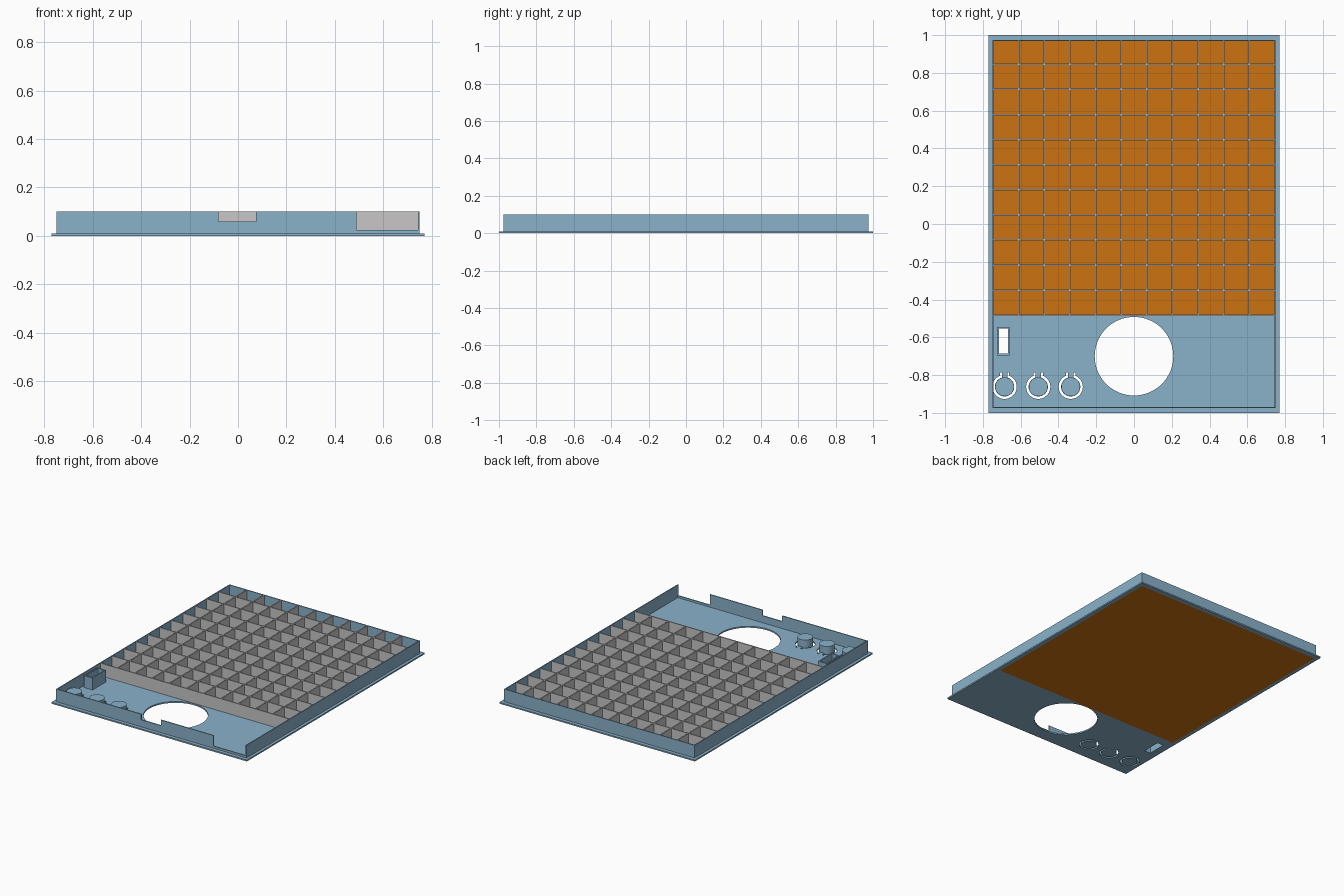
import bpy, bmesh, math

if "Cube" in bpy.data.objects:
    bpy.data.objects.remove(bpy.data.objects["Cube"])


def material(name, colour):
    m = bpy.data.materials.new(name)
    m.diffuse_color = (*colour, 1)
    m.use_nodes = True
    m.node_tree.nodes["Principled BSDF"].inputs["Base Color"].default_value = m.diffuse_color
    return m


BLUE = material("blue plastic", (0.255, 0.445, 0.59))
GREY = material("grey grid", (0.578, 0.565, 0.565))
ORANGE = material("orange sheet", (0.604, 0.171, 0.005))


def prism(bm, points, low, high, upright=False):
    """Extrude an outline along z, or along y when upright (points are x, z)."""
    def place(p, d):
        return (p[0], d, p[1]) if upright else (p[0], p[1], d)
    face = bm.faces.new([bm.verts.new(place(p, low)) for p in points])
    new = bmesh.ops.extrude_face_region(bm, geom=[face])["geom"]
    shift = (0, high - low, 0) if upright else (0, 0, high - low)
    bmesh.ops.translate(bm, vec=shift,
                        verts=[v for v in new if isinstance(v, bmesh.types.BMVert)])


def box(bm, x0, x1, y0, y1, z0, z1):
    prism(bm, [(x0, y0), (x1, y0), (x1, y1), (x0, y1)], z0, z1)


def arc(cx, cy, r, a0, a1, n):
    angles = [math.radians(a0 + (a1 - a0) * i / n) for i in range(n + 1)]
    return [(cx + r * math.cos(a), cy + r * math.sin(a)) for a in angles]


def finish(bm, name, mat):
    bmesh.ops.recalc_face_normals(bm, faces=bm.faces)
    mesh = bpy.data.meshes.new(name)
    bm.to_mesh(mesh)
    bm.free()
    mesh.materials.append(mat)
    ob = bpy.data.objects.new(name, mesh)
    bpy.context.collection.objects.link(ob)
    return ob


def smooth(ob):
    bpy.ops.object.select_all(action="DESELECT")
    ob.select_set(True)
    bpy.context.view_layer.objects.active = ob
    bpy.ops.object.shade_smooth_by_angle(angle=math.radians(30))


BASE, TOP = 0.01, 0.10          # plate top and wall top
WX, WY, T = 0.75, 0.975, 0.007  # wall outline and thickness
GRID_Y = -0.487                 # front edge of the grid
BUTTONS = [(-0.685, -0.862), (-0.507, -0.862), (-0.335, -0.862)]
SWITCH = (-0.716, -0.668, -0.686, -0.553)

# Cutter: sheet window, round opening, switch hole and hinged button slots
bm = bmesh.new()
box(bm, -WX + T, WX - T, GRID_Y, WY - T, -0.05, 0.05)
prism(bm, arc(0, -0.7, 0.208, 0, 354.375, 63), -0.05, 0.05)
box(bm, *SWITCH, -0.05, 0.05)
for x, y in BUTTONS:
    slot = [(x - 0.024, y + 0.077)]
    slot += arc(x, y, 0.064, 112, 428, 36)
    slot += [(x + 0.024, y + 0.077), (x + 0.015, y + 0.077)]
    slot += arc(x, y, 0.051, 433, 107, 36)
    slot += [(x - 0.015, y + 0.077)]
    prism(bm, slot, -0.05, 0.05)
cutter = finish(bm, "opening_cutter", BLUE)

# Base plate with the openings cut through
bm = bmesh.new()
box(bm, -0.77, 0.77, -1, 1, 0, BASE)
plate = finish(bm, "base_plate", BLUE)
cut = plate.modifiers.new("openings", "BOOLEAN")
cut.object = cutter
cut.operation = "DIFFERENCE"
cut.solver = "EXACT"
bpy.context.view_layer.objects.active = plate
bpy.ops.object.modifier_apply(modifier=cut.name)
bpy.data.objects.remove(cutter)

# Side and back walls
bm = bmesh.new()
for x in (-WX, WX - T):
    box(bm, x, x + T, -WY, WY, BASE, TOP)
box(bm, -WX + T, WX - T, WY - T, WY, BASE, TOP)
finish(bm, "side_and_back_walls", BLUE)

# Front wall with a middle notch and a low right section
bm = bmesh.new()
prism(bm, [(-WX + T, BASE), (WX - T, BASE), (WX - T, 0.025), (0.49, 0.025), (0.49, TOP),
           (0.075, TOP), (0.075, 0.06), (-0.08, 0.06), (-0.08, TOP), (-WX + T, TOP)],
      -WY, -WY + T, upright=True)
finish(bm, "front_wall", BLUE)

# Orange sheet filling the window
bm = bmesh.new()
box(bm, -WX + T, WX - T, GRID_Y, WY - T, 0, BASE)
finish(bm, "orange_sheet", ORANGE)

# Grid dividers: 11 by 11 cells
H = 0.004
bm = bmesh.new()
for i in range(10):
    x = (i - 4.5) * 0.1357
    box(bm, x - H, x + H, GRID_Y, WY - T, BASE, TOP)
finish(bm, "lengthwise_dividers", GREY)
bm = bmesh.new()
for i in range(11):
    y = GRID_Y + H + i * 0.1328
    box(bm, -WX + T, WX - T, y - H, y + H, BASE, TOP - 0.0003)
finish(bm, "crosswise_dividers", GREY)

# Raised frame around the switch hole
x0, x1, y0, y1 = SWITCH
W = 0.009
bm = bmesh.new()
box(bm, x0 - W, x0, y0 - W, y1 + W, BASE, 0.095)
box(bm, x1, x1 + W, y0 - W, y1 + W, BASE, 0.095)
box(bm, x0, x1, y0 - W, y0, BASE, 0.095)
box(bm, x0, x1, y1, y1 + W, BASE, 0.095)
finish(bm, "switch_frame", BLUE)

# Button posts
bm = bmesh.new()
for x, y in BUTTONS:
    prism(bm, arc(x, y, 0.05, 0, 350, 35), BASE, 0.06)
smooth(finish(bm, "button_posts", BLUE))
